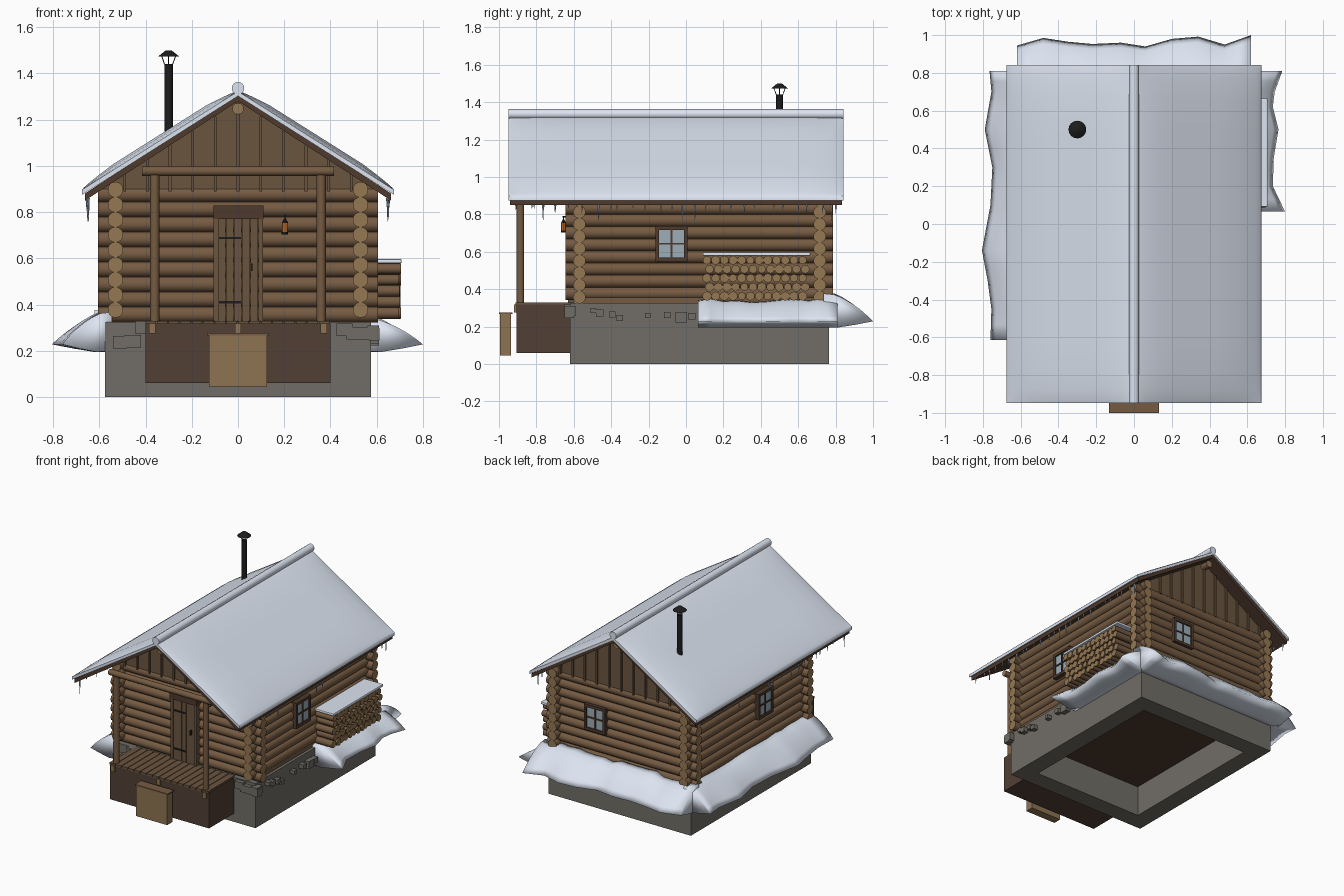
import bpy, bmesh, math, random
from mathutils import Matrix, Vector

if "Cube" in bpy.data.objects:
    bpy.data.objects.remove(bpy.data.objects["Cube"])

random.seed(4)


def mat(name, r, g, b):
    m = bpy.data.materials.new(name)
    m.diffuse_color = (r, g, b, 1)
    m.use_nodes = True
    m.node_tree.nodes["Principled BSDF"].inputs["Base Color"].default_value = m.diffuse_color
    return m


LOG = mat("log_bark", .18, .105, .055)
END = mat("log_end", .30, .185, .085)
PLANK = mat("plank", .145, .09, .05)
DARK = mat("dark_wood", .075, .042, .026)
PORCH = mat("porch_wood", .085, .05, .035)
STEP = mat("step_wood", .27, .175, .085)
STONE = mat("stone", .165, .155, .135)
SNOW = mat("snow", .72, .78, .88)
IRON = mat("iron", .012, .012, .012)
GLASS = mat("glass", .33, .42, .48)
AMBER = mat("amber", .75, .22, .03)
ICE = mat("ice", .5, .62, .75)


class Part:
    """Collects primitives into one named object."""
    def __init__(self, name, *mats):
        self.name, self.mats, self.bm = name, mats, bmesh.new()

    def box(self, x0, x1, y0, y1, z0, z1, m=0):
        M = Matrix.Translation(((x0 + x1) / 2, (y0 + y1) / 2, (z0 + z1) / 2)) @ \
            Matrix.Diagonal((x1 - x0, y1 - y0, z1 - z0, 1))
        vs = bmesh.ops.create_cube(self.bm, size=1, matrix=M)["verts"]
        for f in {f for v in vs for f in v.link_faces}:
            f.material_index = m

    def rod(self, a, b, r, r2=None, n=12, m=0, cap=None):
        a, b = Vector(a), Vector(b)
        M = Matrix.Translation((a + b) / 2) @ (b - a).to_track_quat('Z', 'Y').to_matrix().to_4x4()
        vs = bmesh.ops.create_cone(self.bm, cap_ends=True, segments=n, radius1=r,
                                   radius2=r if r2 is None else r2,
                                   depth=(b - a).length, matrix=M)["verts"]
        for f in {f for v in vs for f in v.link_faces}:
            f.material_index = cap if cap is not None and len(f.verts) == n else m

    def loft(self, rings):
        """Skin closed rings of points and cap both ends."""
        rs = [[self.bm.verts.new(p) for p in r] for r in rings]
        n = len(rs[0])
        for a, b in zip(rs, rs[1:]):
            for i in range(n):
                j = (i + 1) % n
                self.bm.faces.new((a[i], a[j], b[j], b[i]))
        self.bm.faces.new(rs[0])
        self.bm.faces.new(rs[-1])

    def prism(self, xz, y0, y1):
        self.loft([[(x, y, z) for x, z in xz] for y in (y0, y1)])

    def done(self, angle=None):
        bmesh.ops.recalc_face_normals(self.bm, faces=self.bm.faces)
        me = bpy.data.meshes.new(self.name)
        self.bm.to_mesh(me)
        self.bm.free()
        ob = bpy.data.objects.new(self.name, me)
        bpy.context.collection.objects.link(ob)
        for m in self.mats:
            me.materials.append(m)
        if angle:
            bpy.ops.object.select_all(action='DESELECT')
            ob.select_set(True)
            bpy.context.view_layer.objects.active = ob
            bpy.ops.object.shade_smooth_by_angle(angle=math.radians(angle))
        return ob


# Foundation ring, open from below, with floor and loose facing stones
p = Part("foundation", STONE)
for s in (-1, 1):
    p.box(*sorted((s * .575, s * .445)), -.62, .765, 0, .325)
p.box(-.445, .445, -.62, -.49, 0, .325)
p.box(-.445, .445, .635, .765, 0, .325)
p.done()
p = Part("floor", DARK)
p.box(-.44, .44, -.485, .63, .22, .33)
p.done()
p = Part("facing_stones", STONE)
for y, z, w in ((-.62, .283, .06), (-.495, .285, .03), (-.46, .272, .04), (-.395, .265, .035),
                (-.355, .245, .035), (-.205, .26, .03), (-.1, .262, .035), (-.025, .25, .06), (.03, .255, .04)):
    p.box(.56, .61, y - w / 2, y + w / 2, z - w / 2.2, z + w / 2.2)
for x, z, w in ((-.51, .235, .06), (-.455, .24, .07), (-.42, .3, .05), (.46, .29, .07),
                (.52, .275, .1), (.59, .27, .045)):
    p.box(x - w / 2, x + w / 2, -.65, -.6, z - .025, z + .028)
p.done()

# Log walls, crossing at the corners, side walls sitting on a sill
p = Part("log_walls", LOG, END)
for k in range(9):
    z = .357 + .065 * k
    for y in (-.57, .715):
        p.rod((-.605, y, z), (.605, y, z), .034, n=14, cap=1)
    for x in (-.53, .53):
        p.rod((x, -.645, z + .02), (x, .785, z + .02), .034, n=14, cap=1)
for x in (-.53, .53):
    p.box(x - .025, x + .025, -.56, .7, .32, .37)
p.done(40)

# Board-and-batten gables
p = Part("gables", PLANK)
for y, s in ((-.58, -1), (.725, 1)):
    p.prism([(-.61, .9), (.61, .9), (0, 1.285)], y - .015, y + .015)
    for i in range(-5, 6):
        x = i * .098
        p.box(x - .006, x + .006, *sorted((y, y + s * .028)), .89, 1.275 - .632 * abs(x))
p.done()

# Roof boards and ridge log
p = Part("roof_boards", DARK)
p.prism([(-.662, .85), (0, 1.28), (.662, .85), (.662, .88), (0, 1.312), (-.662, .88)], -.94, .835)
p.done()
p = Part("ridge_log", LOG, END)
p.rod((0, -.9, 1.247), (0, .8, 1.247), .025, n=14, cap=1)
p.done(40)

# Pillowy snow on each roof slope
for side, s in (("left", -1), ("right", 1)):
    p = Part("roof_snow_" + side, SNOW)
    us = [0, .01, .04, .1, .2, .35, .5, .65, .8, .9, .96, .99, 1]
    rings = []
    for v in us:
        y = -.948 + 1.79 * v
        ring = []
        for u in us:
            e = min(u, 1 - u) * .8
            d = min(v, 1 - v) * 1.79
            h = .012 + .026 * min(1, e / .16) ** .6 * min(1, d / .16) ** .6
            ring.append((s * .674 * u, y, 1.31 - .425 * u + h))
        ring += [(s * .674, y, .875), (0, y, 1.302)]
        rings.append(ring)
    p.loft(rings)
    p.done(50)
p = Part("ridge_snow", SNOW)
p.rod((0, -.948, 1.336), (0, .842, 1.336), .027, n=16)
p.done(40)

# Icicles along both eaves
p = Part("icicles", ICE)
for s in (-1, 1):
    for i in range(26):
        y = -.89 + i * .067 + random.uniform(-.02, .02)
        x, l = s * random.uniform(.645, .655), random.choice((.02, .03, .045, .09))
        p.rod((x, y, .862), (x, y, .85 - l), .006, .0005, n=6)
p.done(40)

# Chimney pipe with a cap on struts
p = Part("chimney", IRON)
p.rod((-.3, .5, 1.05), (-.3, .5, 1.44), .018, n=16)
p.rod((-.3, .5, 1.472), (-.3, .5, 1.5), .047, .012, n=16)
for i in range(4):
    c, t = math.cos(i * math.pi / 2), math.sin(i * math.pi / 2)
    p.rod((-.3 + .016 * c, .5 + .016 * t, 1.435), (-.3 + .03 * c, .5 + .03 * t, 1.475), .002, n=6)
p.done(40)

# Porch: base, deck boards, posts, beam and joist ends
p = Part("porch_base", PORCH)
p.box(-.4, .4, -.905, -.62, .06, .318)
p.done()
p = Part("porch_deck", PLANK)
for i in range(16):
    p.box(-.4 + .05 * i, -.355 + .05 * i, -.912, -.6, .315, .33)
p.done()
p = Part("porch_posts", LOG, END)
for x in (-.36, .36):
    p.rod((x, -.885, .325), (x, -.885, .96), .02, cap=1)
p.rod((-.415, -.885, .977), (.415, -.885, .977), .021, cap=1)
p.done(40)
p = Part("porch_joists", STEP)
for x in (-.37, 0, .37):
    p.box(x - .014, x + .014, -.92, -.86, .275, .318)
p.done()
p = Part("step", STEP, LOG)
p.box(-.125, .125, -.995, -.935, .045, .268)
p.box(-.132, .132, -1, -.928, .266, .276, 1)
p.done()

# Plank door with frame, hinges and handle
p = Part("door", PLANK, DARK, IRON)
for i in range(5):
    p.box(-.087 + .035 * i, -.054 + .035 * i, -.622, -.56, .33, .77)
p.box(-.105, -.085, -.63, -.56, .33, .77)
p.box(.088, .108, -.63, -.56, .33, .77)
p.box(-.107, .11, -.635, -.56, .77, .828, 1)
for z in (.41, .688):
    p.box(-.085, .012, -.628, -.615, z - .005, z + .005, 2)
p.box(.055, .063, -.64, -.62, .545, .578, 2)
p.done()

# Wall lantern
p = Part("lantern", IRON, AMBER)
p.rod((.203, -.655, .712), (.203, -.655, .755), .012, n=8, m=1)
p.rod((.203, -.655, .704), (.203, -.655, .714), .014, n=8)
p.rod((.203, -.655, .753), (.203, -.655, .772), .014, .004, n=8)
p.rod((.203, -.655, .77), (.203, -.655, .787), .002, n=6)
p.rod((.203, -.59, .787), (.203, -.66, .787), .003, n=6)
p.done(40)


# Windows, built facing -y and turned onto each wall
def window(name, loc, angle):
    p = Part(name, DARK, GLASS)
    p.box(-.073, .073, -.014, .04, -.08, .08, 1)
    for s in (-1, 1):
        p.box(*sorted((s * .067, s * .085)), -.025, .04, -.092, .092)
        p.box(-.085, .085, -.025, .04, *sorted((s * .074, s * .094)))
    p.box(-.005, .005, -.02, .03, -.08, .08)
    p.box(-.07, .07, -.02, .03, -.005, .005)
    ob = p.done()
    ob.location, ob.rotation_euler.z = loc, math.radians(angle)


window("window_right", (.56, -.077, .643), 90)
window("window_left", (-.56, -.09, .643), -90)
window("window_back", (.2, .745, .643), 180)

# Stacked firewood with a snow cover
p = Part("firewood", LOG, END)
for r in range(5):
    for i in range(12):
        y = .112 + i * .0465 + (r % 2) * .014
        p.rod((.56, y, .363 + .048 * r), (.695 + random.uniform(0, .01), y, .363 + .048 * r),
              random.uniform(.021, .025), n=10, cap=1)
p.done(40)
ob = Part("firewood_snow", SNOW)
ob.box(.555, .708, .09, .665, .578, .597)
ob = ob.done()
b = ob.modifiers.new("round", 'BEVEL')
b.width, b.segments = .006, 2


# Snow drifts: soft rolls with a ragged outer edge, tips are (along, outward)
def drift(name, wall, top, tips, place):
    p = Part(name, SNOW)
    rings = []
    for (a, o), (a2, o2) in zip(tips, tips[1:] + tips[-1:]):
        for t in ((0, .5) if a2 != a else (0,)):
            q, tip = a + (a2 - a) * t, o + (o2 - o) * t
            w, j = tip - wall, random.uniform(-.014, .01)
            prof = [(wall - .03, .2), (wall - .03, top + j)]
            prof += [(wall + w * u, .228 + (top + j - .228) * f) for u, f in
                     ((.12, .96), (.3, .84), (.5, .66), (.7, .44), (.86, .22), (1, 0))]
            prof += [(wall + w * .6, .21), (wall + w * .2, .195)]
            rings.append([place(q, r, z) for r, z in prof])
    p.loft(rings)
    p.done(179)


drift("drift_back", .765, .375, [(-.62, .945), (-.48, .985), (-.35, .965), (-.22, .953), (-.07, .96),
      (.06, .94), (.2, .98), (.34, .992), (.48, .95), (.62, 1.0)], lambda a, r, z: (a, r, z))
drift("drift_left", .575, .365, [(-.615, .76), (-.45, .755), (-.3, .775), (-.14, .805), (.1, .76), (.3, .75),
      (.5, .79), (.7, .755), (.81, .765)], lambda a, r, z: (-r, a, z))
drift("drift_right", .575, .345, [(.065, .8), (.2, .735), (.35, .74), (.5, .765), (.62, .735),
      (.7, .745), (.81, .785)], lambda a, r, z: (r, a, z))
